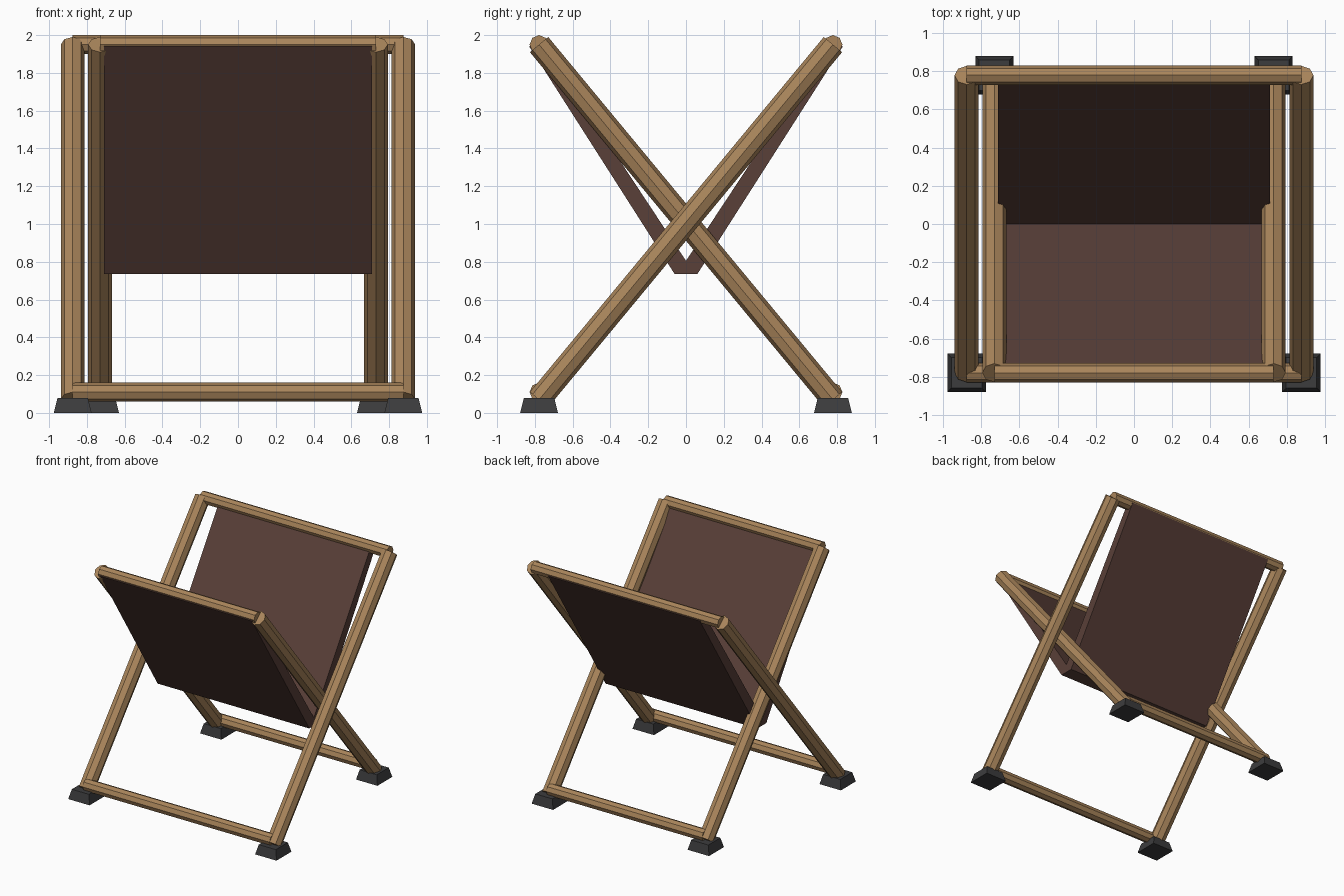
import bpy, bmesh, math
from mathutils import Vector, Matrix

if "Cube" in bpy.data.objects:
    bpy.data.objects.remove(bpy.data.objects["Cube"])


def material(name, rgb):
    m = bpy.data.materials.new(name)
    m.diffuse_color = (*rgb, 1)
    m.use_nodes = True
    m.node_tree.nodes["Principled BSDF"].inputs["Base Color"].default_value = m.diffuse_color
    return m


WOOD = material("warm wood", (0.40, 0.235, 0.105))
CLOTH = material("brown canvas", (0.10, 0.05, 0.04))
RUBBER = material("dark rubber", (0.045, 0.045, 0.047))


def finish(name, bm, mat):
    bmesh.ops.recalc_face_normals(bm, faces=bm.faces)
    me = bpy.data.meshes.new(name)
    bm.to_mesh(me)
    bm.free()
    me.materials.append(mat)
    ob = bpy.data.objects.new(name, me)
    bpy.context.collection.objects.link(ob)


def pole(name, a, b, r):
    """Eight-sided pole between two points."""
    a, b = Vector(a), Vector(b)
    d = b - a
    if abs(d.x) > 0.01:
        rot = Matrix.Rotation(math.pi / 2, 4, 'Y')
    else:
        rot = Matrix.Rotation(math.atan2(-d.y, d.z), 4, 'X')
    bm = bmesh.new()
    bmesh.ops.create_cone(bm, cap_ends=True, segments=8, radius1=r, radius2=r,
                          depth=d.length,
                          matrix=Matrix.Translation((a + b) / 2) @ rot)
    finish(name, bm, WOOD)


def foot(name, x, y):
    """Square foot, slightly narrower at the top."""
    bm = bmesh.new()
    s = math.sqrt(2)
    m = Matrix.Translation((x, y, 0.04)) @ Matrix.Rotation(math.pi / 4, 4, 'Z')
    bmesh.ops.create_cone(bm, cap_ends=True, segments=4, radius1=0.1 * s,
                          radius2=0.08 * s, depth=0.08, matrix=m)
    finish(name, bm, RUBBER)


# Two crossing frames: the outer leans back, the inner leans forward
for frame, x, s in (("outer", 0.875, 1), ("inner", 0.73, -1)):
    y = 0.778 * s
    for side, sx in (("left", -x), ("right", x)):
        pole(f"{frame}_leg_{side}", (sx, -y, 0.07), (sx, y, 1.95), 0.063)
        foot(f"{frame}_foot_{side}", sx, -y)
    pole(f"{frame}_top_bar", (-x, y, 1.95), (x, y, 1.95), 0.05)
    pole(f"{frame}_bottom_bar", (-x, -y, 0.11), (x, -y, 0.11), 0.05)

# Canvas sling: V-shaped profile extruded across the width
half = [(0.06, 0.735), (0.83, 1.94), (0.772, 1.975), (0, 0.805)]
profile = half + [(-y, z) for y, z in half[2::-1]]
bm = bmesh.new()
face = bm.faces.new([bm.verts.new((-0.71, y, z)) for y, z in profile])
ext = bmesh.ops.extrude_face_region(bm, geom=[face])
bmesh.ops.translate(bm, vec=(1.42, 0, 0),
                    verts=[v for v in ext["geom"] if isinstance(v, bmesh.types.BMVert)])
finish("canvas_sling", bm, CLOTH)
